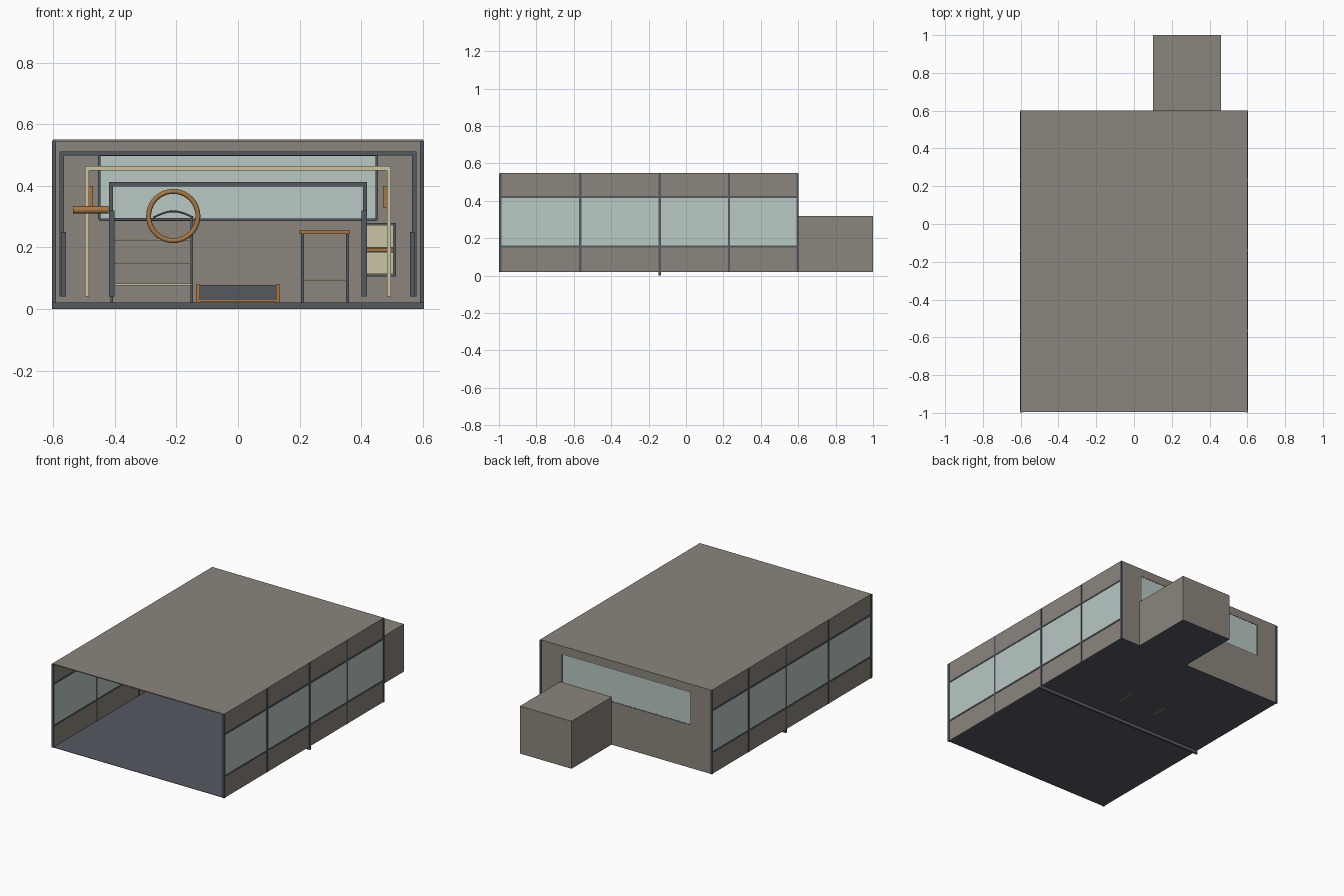
import bpy
import math
from mathutils import Vector

cube = bpy.data.objects.get("Cube")
if cube:
    bpy.data.objects.remove(cube, do_unlink=True)


def material(name, r, g, b):
    m = bpy.data.materials.new(name)
    m.diffuse_color = (r, g, b, 1)
    m.use_nodes = True
    m.node_tree.nodes["Principled BSDF"].inputs["Base Color"].default_value = (r, g, b, 1)
    return m


WALL = material("warm grey wall", 0.26, 0.235, 0.2)
GLASS = material("pale glass", 0.48, 0.58, 0.55)
SLATE = material("slate metal", 0.09, 0.1, 0.118)
WOOD = material("amber wood", 0.38, 0.19, 0.06)
CREAM = material("cream paint", 0.6, 0.56, 0.37)


def box(name, mat, x, y, z):
    """Axis aligned box from three (low, high) ranges."""
    bpy.ops.mesh.primitive_cube_add(size=1)
    ob = bpy.context.object
    ob.name = name
    lo, hi = Vector((x[0], y[0], z[0])), Vector((x[1], y[1], z[1]))
    for v in ob.data.vertices:
        v.co = [lo[i] + (v.co[i] + 0.5) * (hi[i] - lo[i]) for i in range(3)]
    ob.data.materials.append(mat)
    return ob


def around(c, w):
    return (c - w / 2, c + w / 2)


def tube(name, mat, points, radius):
    """Round bar that follows a path."""
    cu = bpy.data.curves.new(name, "CURVE")
    cu.dimensions = "3D"
    cu.bevel_depth = radius
    cu.bevel_resolution = 2
    cu.use_fill_caps = True
    sp = cu.splines.new("POLY")
    sp.points.add(len(points) - 1)
    for p, co in zip(sp.points, points):
        p.co = (*co, 1)
    cu.materials.append(mat)
    ob = bpy.data.objects.new(name, cu)
    bpy.context.collection.objects.link(ob)
    return ob


# Main shell
W, FRONT, BACK, BASE, TOP, T = 0.6, -0.995, 0.6, 0.02, 0.55, 0.006
SILL, HEAD = 0.155, 0.42
box("roof", WALL, (-W, W), (FRONT, BACK), (TOP - T, TOP))
box("floor", SLATE, (-W, W), (FRONT, BACK), (BASE, BASE + 0.002))
box("floor_beam", SLATE, (-W - 0.004, W + 0.004), around(-0.14, 0.012), (0, BASE))

# Side walls: panel, glass band, panel, with rails and posts
for side, s in (("right", -1), ("left", 1)):
    x = around(s * (W - T / 2), T)
    y = (FRONT, BACK)
    box(side + "_lower_panel", WALL, x, y, (BASE, SILL))
    box(side + "_window_band", GLASS, x, y, (SILL, HEAD))
    box(side + "_upper_panel", WALL, x, y, (HEAD, TOP))
    frame_x = around(s * (W - T / 2), T + 0.006)
    for z in (SILL, HEAD):
        box(side + "_window_rail", SLATE, frame_x, y, around(z, 0.01))
    for py in (FRONT + 0.002, -0.565, -0.14, 0.23, BACK - 0.004):
        box(side + "_post", SLATE, frame_x, around(py, 0.012), (BASE, TOP - 0.003))

# Back wall around a wide window
WX, Z0, Z1 = 0.45, 0.29, 0.5
by = (BACK - T, BACK)
box("back_wall_lower", WALL, (-W, W), by, (BASE, Z0))
box("back_wall_upper", WALL, (-W, W), by, (Z1, TOP))
for s in (-1, 1):
    box("back_wall_side", WALL, sorted((s * WX, s * W)), by, (Z0, Z1))
    box("back_window_jamb", SLATE, around(s * WX, 0.008), (BACK - 0.015, BACK - 0.001), (Z0, Z1))
box("back_window", GLASS, (-WX, WX), (BACK - 0.005, BACK - 0.002), (Z0, Z1))
for z in (Z0, Z1):
    box("back_window_rail", SLATE, (-WX, WX), (BACK - 0.015, BACK - 0.001), around(z, 0.008))

# Rear annex with a slate underside
annex = box("rear_annex", WALL, (0.1, 0.46), (BACK, 1.0), (BASE, 0.32))
annex.data.materials.append(SLATE)
for p in annex.data.polygons:
    if p.normal.z < -0.5:
        p.material_index = 1


# Nested standing frames
def arch(name, mat, half, top, y, w):
    for s in (-1, 1):
        box(name + "_leg", mat, around(s * half, w), around(y, w), (0.04, top))
    box(name + "_crossbar", mat, (-half - w / 2, half + w / 2), around(y, w), (top - w, top))


arch("outer_frame", SLATE, 0.572, 0.512, 0.45, 0.014)
arch("middle_frame", CREAM, 0.49, 0.464, 0.25, 0.014)
arch("inner_frame", SLATE, 0.412, 0.412, 0.1, 0.014)
for s in (-1, 1):
    box("outer_frame_foot", SLATE, around(s * 0.567, 0.016), around(0.44, 0.02), (0.04, 0.25))
    box("inner_frame_foot", SLATE, around(s * 0.41, 0.017), around(0.09, 0.02), (0.04, 0.32))
    box("wood_bracket", WOOD, around(s * 0.478, 0.014), (0.28, 0.33), (0.33, 0.4))

# Wooden grip bar
grip = tube("grip_bar", WOOD, [(-0.535, 0.06, 0.322), (-0.42, 0.06, 0.322)], 0.012)

# Shelf rack
rx, ry = (-0.41, -0.15), (0.35, 0.5)
for x in rx:
    for y in ry:
        box("rack_post", SLATE, around(x, 0.008), around(y, 0.008), (BASE, 0.295))
for z in (0.08, 0.15, 0.225):
    box("rack_shelf", CREAM, rx, ry, around(z, 0.006))
box("rack_top", SLATE, rx, ry, (0.288, 0.295))

# Wooden hoop with a bent handle behind it
bpy.ops.mesh.primitive_torus_add(location=(-0.21, 0.3, 0.302), rotation=(math.pi / 2, 0, 0),
                                 major_radius=0.08, minor_radius=0.008,
                                 major_segments=40, minor_segments=10)
hoop = bpy.context.object
hoop.name = "wooden_hoop"
hoop.data.materials.append(WOOD)
bpy.ops.object.shade_smooth()
tube("bent_handle", SLATE, [(-0.21 + 0.065 * t / 5, 0.35, 0.297 + 0.02 * math.cos(t * math.pi / 10))
                            for t in range(-5, 6)], 0.003)

# Low bench chest with wooden trim
cy = (0.03, 0.13)
box("chest_body", SLATE, (-0.13, 0.13), cy, (BASE + 0.004, 0.078))
for s in (-1, 1):
    box("chest_end", WOOD, around(s * 0.13, 0.012), (0.025, 0.135), (BASE - 0.0005, 0.08))
box("chest_trim", WOOD, (-0.13, 0.13), (0.027, 0.035), (BASE + 0.003, 0.03))

# Stool
sx, sy = (0.21, 0.355), (0.3, 0.44)
for x in sx:
    for y in sy:
        box("stool_leg", SLATE, around(x, 0.01), around(y, 0.01), (BASE, 0.243))
for y in sy:
    box("stool_stretcher", CREAM, sx, around(y, 0.005), around(0.095, 0.006))
box("stool_seat", WOOD, (0.2, 0.363), (0.29, 0.45), (0.243, 0.256))

# Padded wall cabinet
box("cabinet_frame", SLATE, (0.402, 0.513), (0.5, 0.585), (0.105, 0.28))
for z in ((0.113, 0.185), (0.2, 0.272)):
    box("cabinet_pad", CREAM, (0.41, 0.505), (0.493, 0.51), z)
box("cabinet_bar", WOOD, (0.41, 0.505), (0.487, 0.51), (0.186, 0.198))
